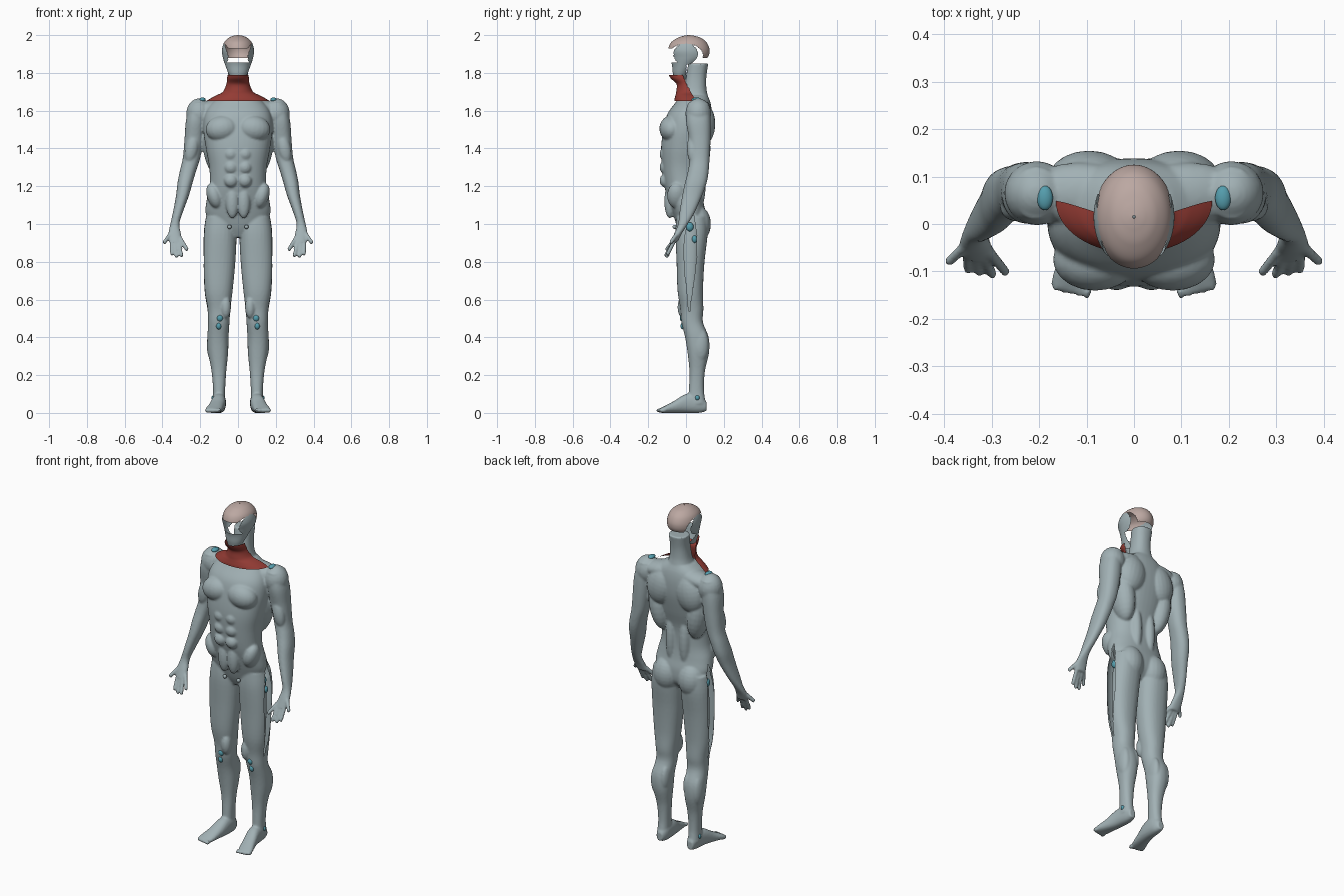
import bpy, bmesh, math
from mathutils import Matrix, Vector

cube = bpy.data.objects.get("Cube")
if cube:
    bpy.data.objects.remove(cube)


def material(name, rgb):
    mat = bpy.data.materials.new(name)
    mat.use_nodes = True
    mat.diffuse_color = (*rgb, 1)
    mat.node_tree.nodes["Principled BSDF"].inputs["Base Color"].default_value = (*rgb, 1)
    return mat


GREY = material("blue grey muscle", (.36, .44, .46))
RED = material("dark red muscle", (.30, .045, .035))
BEIGE = material("pale beige scalp", (.50, .39, .36))
TEAL = material("teal cushion", (.09, .34, .42))


def smooth_rings(rings, steps):
    """Catmull-Rom interpolation of the section table."""
    out = []
    for i in range(len(rings) - 1):
        a, b = rings[max(i - 1, 0)], rings[i]
        c, d = rings[i + 1], rings[min(i + 2, len(rings) - 1)]
        for s in range(steps):
            t = s / steps
            out.append([q + .5 * t * (r - p + t * (2*p - 5*q + 4*r - s4 + t * (3*(q - r) + s4 - p)))
                        for p, q, r, s4 in zip(a, b, c, d)])
    return out + [list(rings[-1])]


def loft(bm, rings, axis="z", sides=28, steps=5, power=.88, cap=True):
    """Skin rounded sections given as (position, low u, high u, low v, high v)."""
    loops = []
    for t, u0, u1, v0, v1 in smooth_rings(rings, steps):
        loop = []
        for k in range(sides):
            ang = math.tau * k / sides
            c, s = math.cos(ang), math.sin(ang)
            u = (u0 + u1) / 2 + (u1 - u0) / 2 * math.copysign(abs(c) ** power, c)
            v = (v0 + v1) / 2 + (v1 - v0) / 2 * math.copysign(abs(s) ** power, s)
            loop.append(bm.verts.new((u, v, t) if axis == "z" else (u, t, v)))
        loops.append(loop)
    for a, b in zip(loops, loops[1:]):
        for k in range(sides):
            n = (k + 1) % sides
            bm.faces.new((a[k], a[n], b[n], b[k]))
    if cap:
        bm.faces.new(loops[0])
        bm.faces.new(loops[-1])


def centred(table):
    """Turn (z, half width, front, back) into loft sections."""
    return [(z, -w, w, f, b) for z, w, f, b in table]


def blob(bm, centre, radii, tilt=0):
    m = Matrix.Translation(centre) @ Matrix.Rotation(tilt, 4, "Y") @ Matrix.Diagonal((*radii, 1))
    bmesh.ops.create_uvsphere(bm, u_segments=20, v_segments=14, radius=1, matrix=m)


def finger(bm, start, end, r):
    a, b = Vector(start), Vector(end)
    for i in range(9):
        blob(bm, a.lerp(b, i / 8), (r, r, r * 1.2))


def mirror(bm):
    copy = bmesh.ops.duplicate(bm, geom=bm.verts[:] + bm.edges[:] + bm.faces[:])["geom"]
    for v in copy:
        if isinstance(v, bmesh.types.BMVert):
            v.co.x *= -1


def finish(bm, name, mat):
    bmesh.ops.recalc_face_normals(bm, faces=bm.faces[:])
    mesh = bpy.data.meshes.new(name)
    bm.to_mesh(mesh)
    bm.free()
    mesh.materials.append(mat)
    mesh.polygons.foreach_set("use_smooth", [True] * len(mesh.polygons))
    ob = bpy.data.objects.new(name, mesh)
    bpy.context.collection.objects.link(ob)
    return ob


def keep_where(bm, rule):
    drop = [f for f in bm.faces if not rule(*f.calc_center_median())]
    bmesh.ops.delete(bm, geom=drop, context="FACES")


# Body, one side: arm, hand, leg, foot
bm = bmesh.new()
loft(bm, [(1.64, .16, .25, .01, .12), (1.55, .17, .275, 0, .13), (1.45, .182, .283, .015, .13),
          (1.35, .2, .292, .02, .125), (1.28, .222, .308, .01, .12), (1.22, .24, .32, -.005, .11),
          (1.15, .26, .328, -.02, .085), (1.06, .293, .345, -.035, .045), (1, .31, .358, -.042, .01),
          (.95, .302, .368, -.062, -.022), (.905, .294, .362, -.08, -.045)])
for start, end in [((.303, -.06, .92), (.272, -.1, .868)), ((.316, -.065, .91), (.299, -.105, .835)),
                   ((.334, -.065, .91), (.326, -.1, .832)), ((.352, -.06, .915), (.35, -.095, .845)),
                   ((.35, -.04, .96), (.388, -.078, .905))]:
    finger(bm, start, end, .0105)
loft(bm, [(1.04, .02, .17, -.05, .11), (.95, .008, .184, -.056, .115), (.8, .014, .187, -.05, .098),
          (.65, .028, .178, -.045, .09), (.55, .04, .162, -.03, .092), (.48, .045, .158, -.024, .09),
          (.4, .05, .162, -.005, .12), (.32, .052, .158, .008, .122), (.22, .062, .14, .018, .1),
          (.12, .068, .132, .015, .095), (.05, .068, .135, .01, .105)])
loft(bm, [(.108, .08, .12, .01, .06), (.07, .065, .13, 0, .1), (0, .065, .14, 0, .1),
          (-.06, .075, .155, 0, .065), (-.11, .085, .172, 0, .038), (-.135, .095, .172, 0, .026)], "y")
for i in range(5):
    blob(bm, (.099 + .0165 * i, -.14 + .004 * i, .013), (.0095, .018, .012))

# Muscle masses, one side
blob(bm, (.205, .065, 1.585), (.069, .068, .08))                # deltoid
blob(bm, (.115, .065, 1.615), (.12, .065, .045), .15)           # trapezius
blob(bm, (.082, -.075, 1.505), (.09, .066, .07), .15)           # chest
blob(bm, (.095, .095, 1.53), (.085, .06, .11), -.2)             # shoulder blade
blob(bm, (.125, .055, 1.4), (.06, .075, .15), .15)              # side of back
blob(bm, (.045, .06, 1.22), (.035, .045, .16))                  # lower back
blob(bm, (.08, .055, 1.0), (.08, .077, .1))                     # buttock
blob(bm, (.125, -.05, 1.15), (.04, .05, .07), .3)               # flank
blob(bm, (.135, .075, .36), (.03, .045, .09))                   # outer calf
blob(bm, (.075, .075, .38), (.026, .045, .08))                  # inner calf
blob(bm, (.065, -.015, .56), (.028, .03, .06))                  # inner knee
blob(bm, (.245, .035, 1.4), (.035, .03, .08), -.2)              # biceps
for z in (1.37, 1.3, 1.23):
    blob(bm, (.037, -.11, z), (.036, .03, .036))                # belly rows
blob(bm, (.03, -.085, 1.12), (.035, .03, .09))
mirror(bm)

# Trunk and neck
loft(bm, centred([(.93, .06, -.02, .06), (.98, .13, -.045, .1), (1.05, .17, -.068, .105),
                  (1.12, .167, -.09, .092), (1.2, .15, -.115, .085), (1.3, .152, -.128, .09),
                  (1.4, .17, -.132, .115), (1.5, .183, -.12, .135), (1.58, .175, -.1, .138),
                  (1.64, .14, -.058, .13), (1.68, .08, -.03, .115)]), sides=48)
loft(bm, centred([(1.62, .09, -.03, .125), (1.68, .068, -.02, .115), (1.72, .057, -.01, .108),
                  (1.78, .052, 0, .108), (1.85, .056, .012, .118)]))
body = finish(bm, "body", GREY)

# Fuse the masses into one skin
bpy.context.view_layer.objects.active = body
body.select_set(True)
remesh = body.modifiers.new("fuse", "REMESH")
remesh.mode = "VOXEL"
remesh.voxel_size = .006
remesh.use_smooth_shade = True
relax = body.modifiers.new("relax", "SMOOTH")
relax.factor = .5
relax.iterations = 4
for mod in ("fuse", "relax"):
    bpy.ops.object.modifier_apply(modifier=mod)


# Long lens-shaped opening down the outer thigh
def not_in_opening(x, y, z):
    if not (.5 < z < 1.1 and .1 < abs(x) < .21):
        return True
    t = (z - .5) / .6
    half = .034 * math.sin(math.pi * t ** 1.4)
    return abs(y - .015 - .015 * t) > half


bm = bmesh.new()
bm.from_mesh(body.data)
keep_where(bm, not_in_opening)
bm.to_mesh(body.data)
bm.free()
if not body.data.materials:
    body.data.materials.append(GREY)

# Deep muscle seen inside the opening
bm = bmesh.new()
loft(bm, [(1.1, .07, .13, 0, .06), (.95, .06, .152, -.025, .075), (.75, .06, .158, -.025, .07),
          (.6, .065, .15, -.01, .06), (.5, .08, .13, .01, .05)])
mirror(bm)
finish(bm, "deep_thighs", GREY)

# Joint cushions
bm = bmesh.new()
blob(bm, (.188, .055, 1.658), (.017, .026, .012))
blob(bm, (.096, -.02, .502), (.017, .013, .018))
blob(bm, (.102, -.015, .46), (.014, .014, .018))
blob(bm, (.152, .02, .985), (.016, .02, .024))
blob(bm, (.15, .045, .92), (.013, .014, .02))
blob(bm, (.128, .06, .08), (.012, .012, .014))
mirror(bm)
finish(bm, "joint_cushions", TEAL)

# Small groin beads
bm = bmesh.new()
blob(bm, (.045, -.06, .985), (.011, .011, .011))
mirror(bm)
finish(bm, "groin_beads", GREY)

# Sheet muscle over the front of the neck
bm = bmesh.new()
loft(bm, centred([(1.652, .165, -.062, .16), (1.665, .145, -.06, .15), (1.68, .118, -.056, .13),
                  (1.7, .08, -.052, .1), (1.74, .062, -.05, .07), (1.77, .058, -.08, .06),
                  (1.79, .055, -.092, .06)]), sides=64, power=1, cap=False)
keep_where(bm, lambda x, y, z: y < .045 - (z - 1.66) * .5)
finish(bm, "neck_sheet", RED)

# Head shells, cut from one skull shape
SKULL = centred([(1.765, .036, -.062, 0), (1.8, .052, -.07, .02), (1.84, .067, -.074, .06),
                 (1.88, .08, -.085, .113), (1.92, .085, -.095, .125), (1.96, .074, -.08, .11),
                 (1.985, .05, -.045, .08), (1.996, .025, -.012, .045), (2, .003, .012, .018)])


def cap_rule(x, y, z):
    outside = (y / .09) ** 2 + ((z - 1.89) / .065) ** 2 > 1
    return outside and z > (1.93 if y < 0 else 1.88)


def temple_rule(x, y, z):
    return ((y + .002) / .064) ** 2 + ((z - 1.9) / .057) ** 2 < 1 and abs(x) > .04


def jaw_rule(x, y, z):
    return z < 1.858 and y < .002


for name, rule, mat in (("scalp_cap", cap_rule, BEIGE), ("temples", temple_rule, GREY),
                        ("lower_face", jaw_rule, GREY)):
    bm = bmesh.new()
    loft(bm, SKULL, sides=96, steps=10, power=1, cap=False)
    keep_where(bm, rule)
    finish(bm, name, mat)
